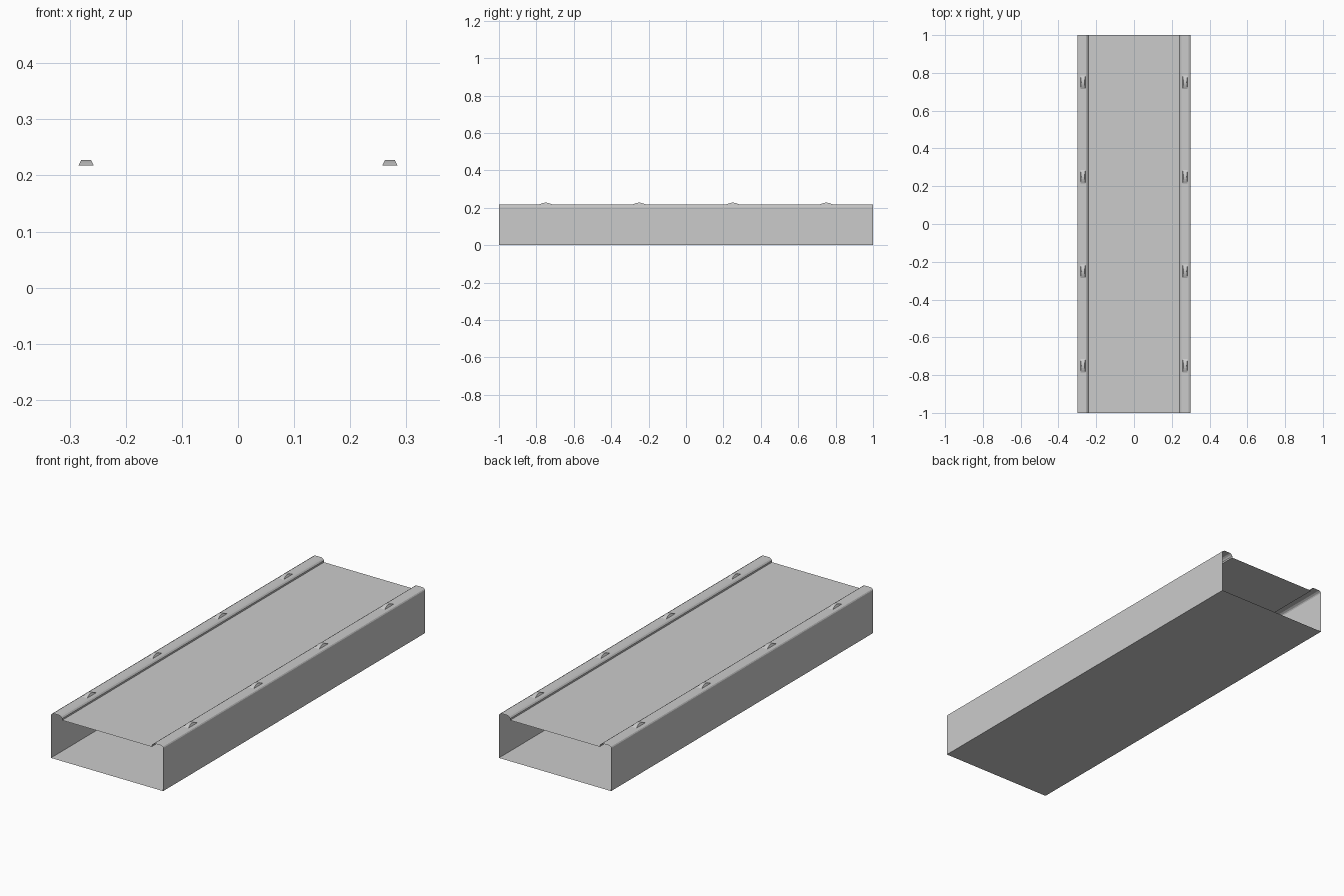
import bpy, bmesh, math

if "Cube" in bpy.data.objects:
    bpy.data.objects.remove(bpy.data.objects["Cube"])


def finish(bm, name):
    bmesh.ops.recalc_face_normals(bm, faces=bm.faces[:])
    me = bpy.data.meshes.new(name)
    bm.to_mesh(me)
    bm.free()
    ob = bpy.data.objects.new(name, me)
    bpy.context.collection.objects.link(ob)
    return ob


def loft(bm, rows, closed=False):
    """Skin consecutive rows of points with quads."""
    rows = [[bm.verts.new(p) for p in r] for r in rows]
    for a, b in zip(rows, rows[1:]):
        n = len(a)
        for i in range(n if closed else n - 1):
            j = (i + 1) % n
            bm.faces.new((a[i], a[j], b[j], b[i]))


# Open-ended walkway shell: half profile (x, z) mirrored, then swept along y
half = [(0.30, 0.0), (0.30, 0.208), (0.297, 0.213), (0.288, 0.218),
        (0.253, 0.218), (0.245, 0.213), (0.24, 0.206), (0.24, 0.198)]
profile = half + [(-x, z) for x, z in reversed(half)]
bm = bmesh.new()
loft(bm, [[(x, y, z) for x, z in profile] for y in (-1, 1)], closed=True)
finish(bm, "walkway_shell")

# Low domed studs along both curbs, narrowing towards their flat tops
BASE, LENGTH, HEIGHT, STEPS = 0.218, 0.07, 0.010, 6
for side in (-1, 1):
    for k, yc in enumerate((-0.75, -0.25, 0.25, 0.75)):
        rows = []
        for i in range(STEPS + 1):
            t = i / STEPS
            h = math.sin(math.pi * t)
            y = yc + (t - 0.5) * LENGTH
            w0, w1 = 0.0135, 0.0135 - 0.005 * h
            xc, z = side * 0.2705, BASE + HEIGHT * h
            rows.append([(xc - w0, y, BASE), (xc - w1, y, z),
                         (xc + w1, y, z), (xc + w0, y, BASE)])
        bm = bmesh.new()
        loft(bm, rows)
        bmesh.ops.remove_doubles(bm, verts=bm.verts[:], dist=1e-5)
        finish(bm, f"curb_stud_{'left' if side < 0 else 'right'}_{k + 1}")
